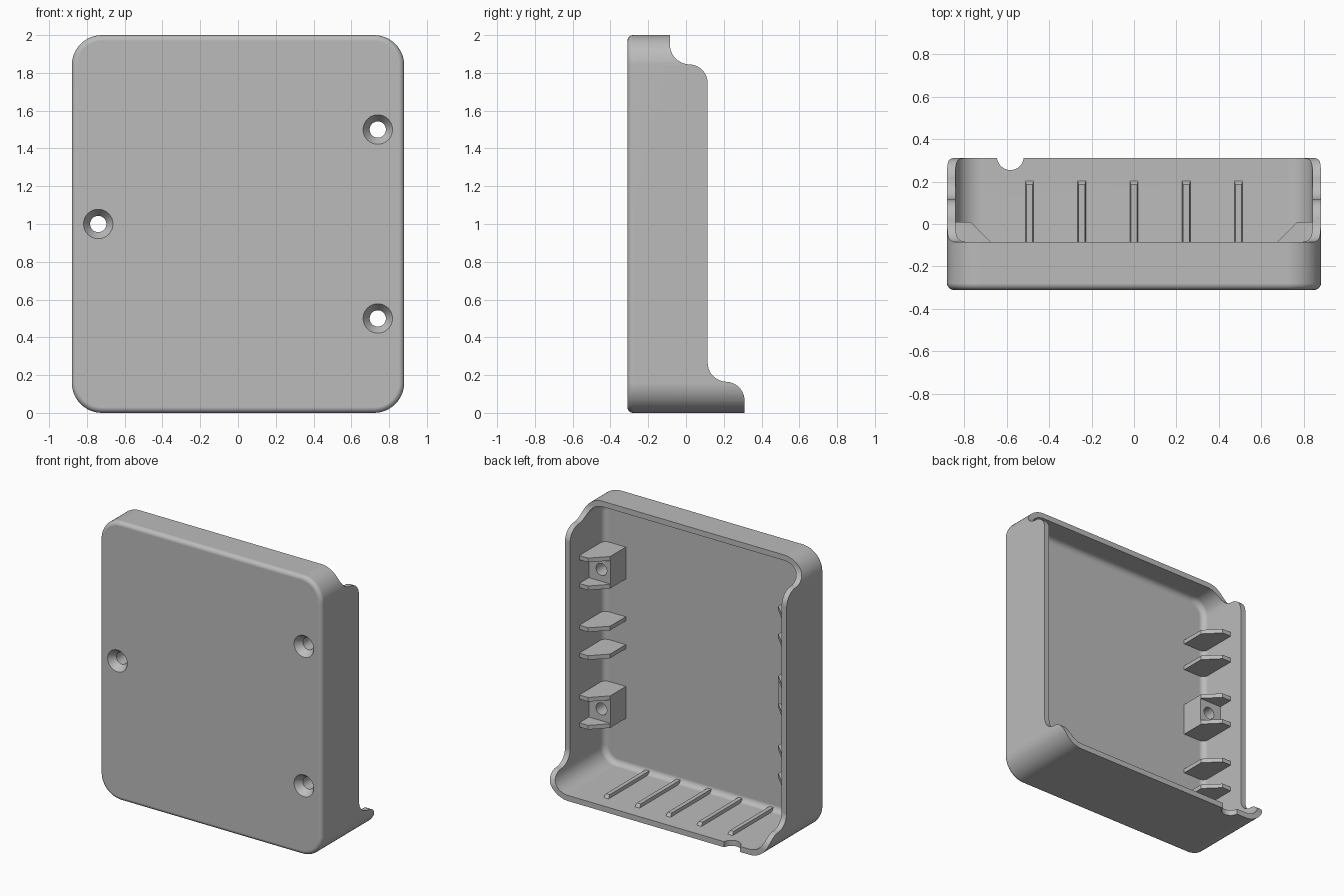
import bpy, bmesh, math
from math import sin, cos, pi

if "Cube" in bpy.data.objects:
    bpy.data.objects.remove(bpy.data.objects["Cube"], do_unlink=True)

GREY = bpy.data.materials.new("plain grey plastic")
GREY.use_nodes = True
GREY.diffuse_color = (0.5, 0.5, 0.5, 1)
GREY.node_tree.nodes["Principled BSDF"].inputs["Base Color"].default_value = (0.5, 0.5, 0.5, 1)

W, H, D = 0.88, 2.0, 0.31      # half width, height, half depth
WALL, CORNER = 0.04, 0.16
FLOOR = -D + WALL


def loft(name, rings):
    """Closed solid through a list of equal-length point rings."""
    bm = bmesh.new()
    loops = [[bm.verts.new(p) for p in ring] for ring in rings]
    n = len(loops[0])
    for a, b in zip(loops, loops[1:]):
        for i in range(n):
            j = (i + 1) % n
            bm.faces.new((a[i], a[j], b[j], b[i]))
    bm.faces.new(loops[0])
    bm.faces.new(loops[-1])
    bmesh.ops.recalc_face_normals(bm, faces=bm.faces)
    mesh = bpy.data.meshes.new(name)
    bm.to_mesh(mesh)
    bm.free()
    mesh.materials.append(GREY)
    obj = bpy.data.objects.new(name, mesh)
    bpy.context.collection.objects.link(obj)
    return obj


def activate(obj):
    bpy.ops.object.select_all(action='DESELECT')
    obj.select_set(True)
    bpy.context.view_layer.objects.active = obj


def boolean(obj, cutter, operation):
    mod = obj.modifiers.new("cut", 'BOOLEAN')
    mod.object, mod.operation, mod.solver = cutter, operation, 'EXACT'
    activate(obj)
    bpy.ops.object.modifier_apply(modifier=mod.name)


def discard(obj):
    bpy.data.objects.remove(obj, do_unlink=True)


def arc(cx, cy, r, start, end, steps=12):
    angles = [math.radians(start + (end - start) * i / steps) for i in range(steps + 1)]
    return [(cx + r * cos(a), cy + r * sin(a)) for a in angles]


def rounded_ring(inset, y):
    """Rounded rectangle parallel to the front, shrunk by inset."""
    r, cx, lo, hi = CORNER - inset, W - CORNER, CORNER, H - CORNER
    pts = []
    for x, z, a in ((cx, hi, 0), (-cx, hi, 90), (-cx, lo, 180), (cx, lo, 270)):
        pts += arc(x, z, r, a, a + 90)
    return [(px, y, pz) for px, pz in pts]


def tray(name, inset, front, back, fillet):
    """Rounded block with a filleted front edge."""
    rings = []
    for i in range(7):
        a = i * pi / 12
        rings.append(rounded_ring(inset + fillet * (1 - sin(a)), front + fillet * (1 - cos(a))))
    return loft(name, rings + [rounded_ring(inset, back)])


def circle(x, y, r, steps=32):
    return arc(x, y, r, 0, 360 * (steps - 1) / steps, steps - 1)


# Shell: rounded block hollowed from the back
shell = tray("shell", 0, -D, D + 0.1, 0.03)
cavity = tray("cavity_cutter", WALL, FLOOR, D + 0.2, 0.04)
boolean(shell, cavity, 'DIFFERENCE')
discard(cavity)

# Stepped rear rim, described by its side outline
outline = [(-0.5, -0.1), (-0.5, 2.1), (-0.085, 2.1)]
outline += arc(0.02, 1.95, 0.105, 180, 270)
outline += arc(0.015, 1.745, 0.1, 90, 0)
outline += arc(0.215, 0.265, 0.1, 180, 270)
outline += arc(0.21, 0.065, 0.1, 90, 0)
outline += [(D, -0.1)]
clean = [p for i, p in enumerate(outline) if i == 0 or math.dist(p, outline[i - 1]) > 1e-4]
rim = loft("rim_cutter", [[(x, y, z) for y, z in clean] for x in (-1, 1)])
boolean(shell, rim, 'INTERSECT')
discard(rim)

# Round cable notch in the bottom wall
notch = loft("notch_cutter", [[(x, y, z) for x, y in circle(-0.582, 0.317, 0.063)]
                              for z in (-0.1, 0.1)])
boolean(shell, notch, 'DIFFERENCE')
discard(notch)

# Gusset plates in pairs on both side walls
GAP, THICK = 0.1, 0.03
INNER = 0.667
plate = [(0.86, 0.01), (0.77, 0.01), (INNER, -0.093), (INNER, -0.29), (0.86, -0.29)]
for side, label in ((1, "left"), (-1, "right")):
    for level, place in ((0.5, "lower"), (1.0, "middle"), (1.5, "upper")):
        for s, end in ((-GAP, "bottom"), (GAP, "top")):
            z = level + s
            loft(f"{label}_{place}_{end}_plate",
                 [[(side * x, y, zz) for x, y in plate]
                  for zz in (z - THICK / 2, z + THICK / 2)])

# Screw bosses with countersunk through holes
for side, level, name in ((1, 0.5, "left_lower"), (1, 1.5, "left_upper"), (-1, 1.0, "right_middle")):
    h = GAP - THICK / 2
    base = [(INNER, level - h), (0.86, level - h), (0.86, level + h), (INNER, level + h)]
    boss = loft(name + "_screw_boss", [[(side * x, y, z) for x, z in base]
                                       for y in (-0.29, -0.098)])
    hole = loft("hole_cutter", [[(x, y, z) for x, z in circle(side * 0.74, level, r)]
                                for y, r in ((-0.32, 0.085), (-0.26, 0.043), (0.1, 0.043))])
    boolean(shell, hole, 'DIFFERENCE')
    boolean(boss, hole, 'DIFFERENCE')
    discard(hole)
    activate(boss)
    bpy.ops.object.shade_smooth_by_angle(angle=math.radians(30))

# Low guide ribs along the bottom wall, sloped at the rear end
for i in range(5):
    x = (i - 2) * 0.246
    rings = [[(x - 0.021, y0, 0.03), (x + 0.021, y0, 0.03), (x + 0.015, y1, 0.062), (x - 0.015, y1, 0.062)]
             for y0, y1 in ((-0.29, -0.29), (0.21, 0.185))]
    loft(f"bottom_rib_{i + 1}", rings)

# Smooth fillets with clean flat faces
shell.data.materials.clear()
shell.data.materials.append(GREY)
activate(shell)
bpy.ops.object.shade_smooth_by_angle(angle=math.radians(30))
weighted = shell.modifiers.new("flat_faces", 'WEIGHTED_NORMAL')
weighted.keep_sharp = True
